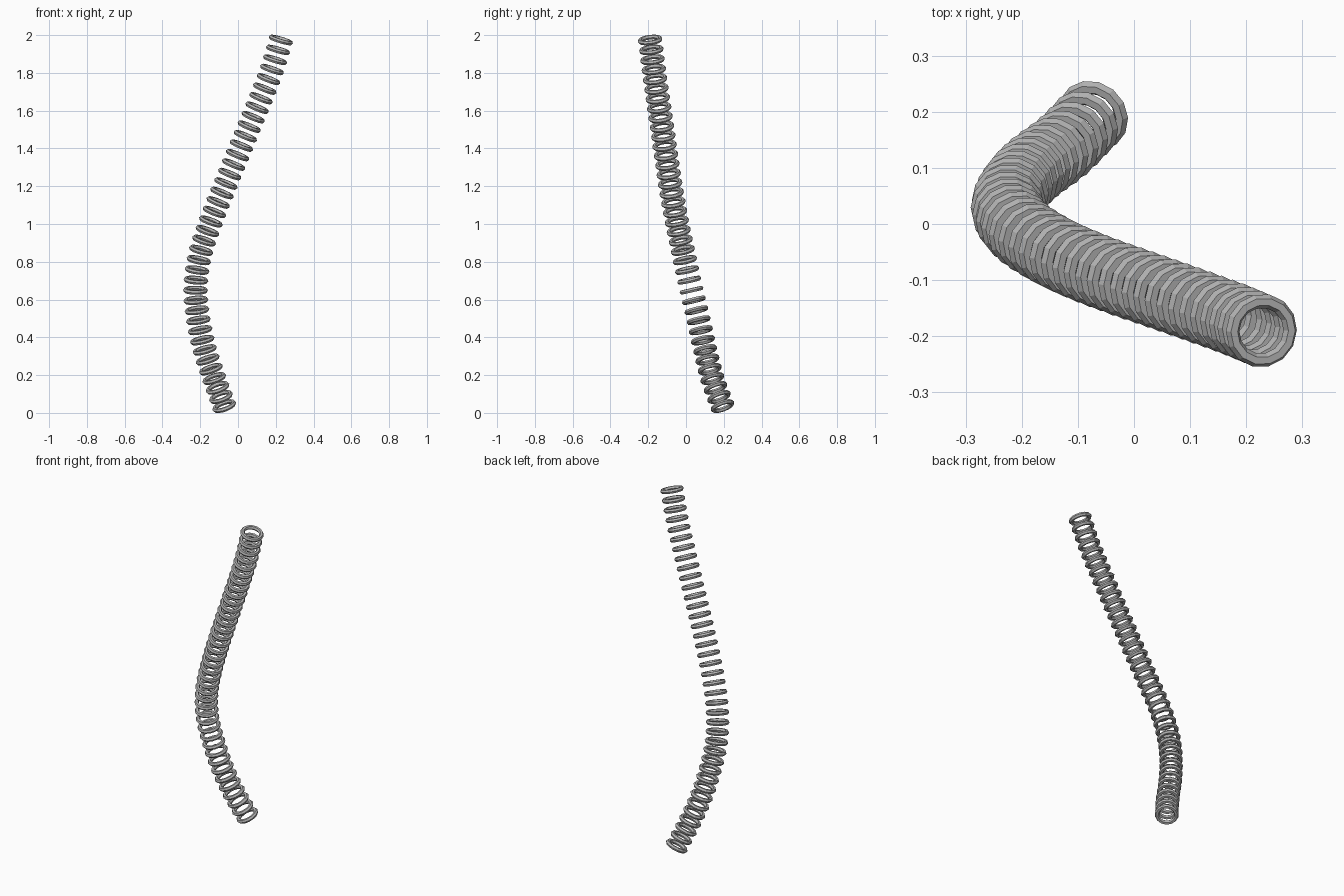
import bpy
from mathutils import Vector

cube = bpy.data.objects.get("Cube")
if cube:
    bpy.data.objects.remove(cube, do_unlink=True)

RING_COUNT = 39
STEPS = 40

# Grey metal
metal = bpy.data.materials.new("grey_metal")
metal.use_nodes = True
colour = (0.45, 0.45, 0.45, 1)
metal.diffuse_color = colour
metal.node_tree.nodes["Principled BSDF"].inputs["Base Color"].default_value = colour

# Centre line of the bent column, bottom to top
knots = [Vector(p) for p in (
    (-0.073, 0.193, 0.036), (-0.125, 0.14, 0.18), (-0.178, 0.10, 0.34),
    (-0.211, 0.065, 0.5), (-0.225, 0.028, 0.655), (-0.203, -0.01, 0.83),
    (-0.145, -0.048, 1.01), (-0.066, -0.083, 1.21), (0.053, -0.125, 1.5),
    (0.135, -0.154, 1.7), (0.184, -0.172, 1.83), (0.227, -0.19, 1.974))]


def spline(points):
    """Smooth curve through the points, as a dense list."""
    ext = [2 * points[0] - points[1], *points, 2 * points[-1] - points[-2]]
    out = []
    for a, b, c, d in zip(ext, ext[1:], ext[2:], ext[3:]):
        # Tangents scaled by the uneven height of each span
        span = c.z - b.z
        m0 = (c - a) * (span / (c.z - a.z))
        m1 = (d - b) * (span / (d.z - b.z))
        for i in range(STEPS):
            t = i / STEPS
            out.append(b * (2 * t**3 - 3 * t**2 + 1) + m0 * (t**3 - 2 * t**2 + t)
                       + c * (3 * t**2 - 2 * t**3) + m1 * (t**3 - t**2))
    return out + [points[-1]]


path = spline(knots)
lengths = [0.0]
for p, q in zip(path, path[1:]):
    lengths.append(lengths[-1] + (q - p).length)


def sample(distance):
    """Position and direction at a distance along the path."""
    i = 0
    while i < len(path) - 2 and lengths[i + 1] < distance:
        i += 1
    step = path[i + 1] - path[i]
    f = (distance - lengths[i]) / step.length
    return path[i] + step * f, step.normalized()


# One faceted ring, shared by every link in the column
bpy.ops.mesh.primitive_torus_add(major_segments=14, minor_segments=6,
                                 major_radius=0.0535, minor_radius=0.0125)
first = bpy.context.object
ring_mesh = first.data
ring_mesh.name = "ring"
ring_mesh.materials.append(metal)

# Rings evenly spaced and square to the path
for n in range(RING_COUNT):
    ring = first if n == 0 else bpy.data.objects.new("ring", ring_mesh)
    ring.name = f"ring_{n + 1}"
    if n:
        bpy.context.collection.objects.link(ring)
    position, direction = sample(lengths[-1] * n / (RING_COUNT - 1))
    ring.location = position
    ring.rotation_mode = "QUATERNION"
    ring.rotation_quaternion = Vector((0, 0, 1)).rotation_difference(direction)
